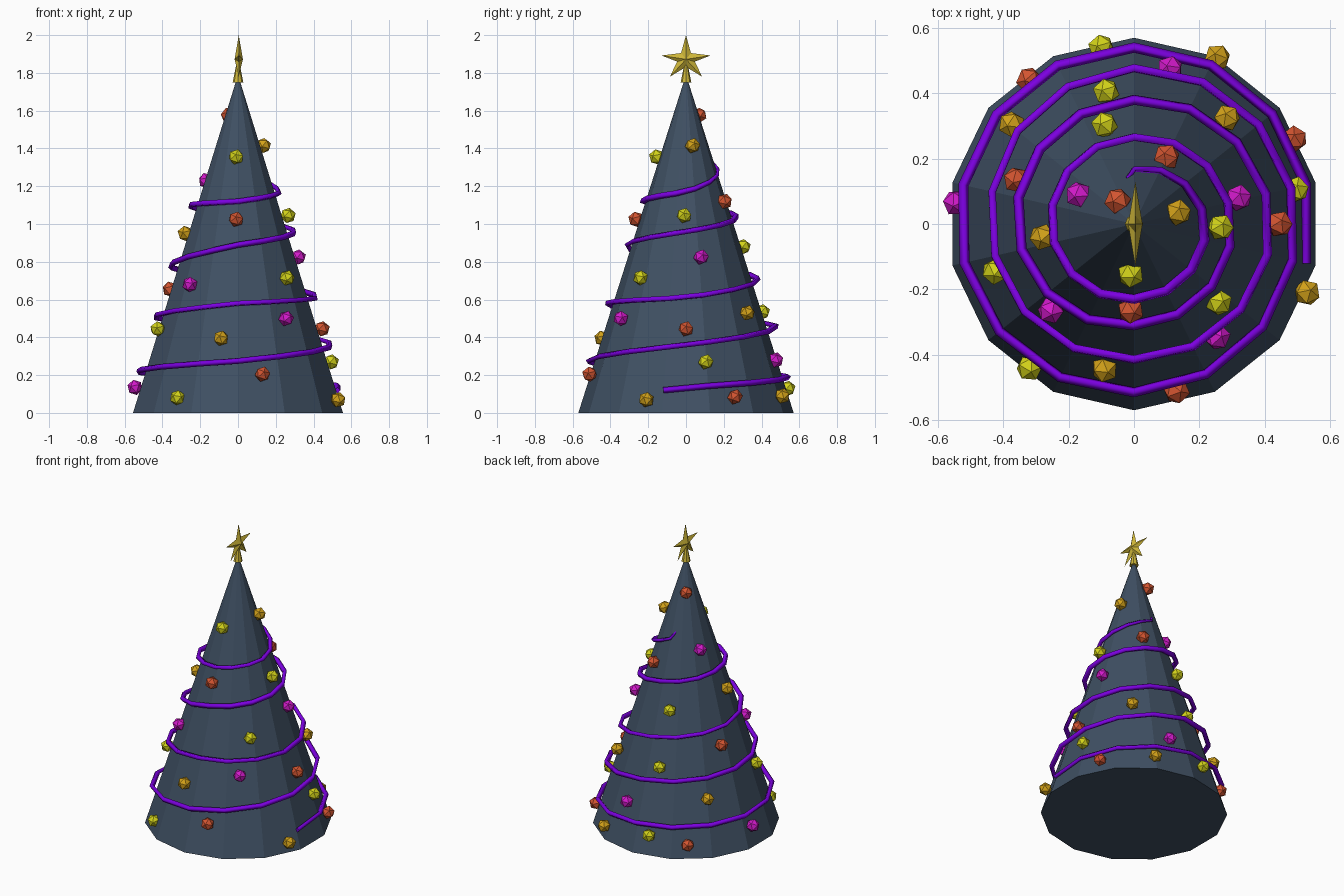
import bpy, bmesh, math
from mathutils import Vector, Matrix

if "Cube" in bpy.data.objects:
    bpy.data.objects.remove(bpy.data.objects["Cube"])


def material(name, rgb):
    m = bpy.data.materials.new(name)
    m.diffuse_color = (*rgb, 1)
    m.use_nodes = True
    m.node_tree.nodes["Principled BSDF"].inputs["Base Color"].default_value = m.diffuse_color
    return m


SLATE = material("slate", (0.05, 0.08, 0.125))
PURPLE = material("purple", (0.2, 0.0, 0.75))
GOLD = material("gold", (0.62, 0.47, 0.04))
BAUBLE = {
    "yellow": material("yellow", (0.65, 0.65, 0.01)),
    "orange": material("orange", (0.65, 0.36, 0.01)),
    "red": material("red", (0.65, 0.09, 0.03)),
    "magenta": material("magenta", (0.65, 0.01, 0.6)),
}


def make(name, bm, mat):
    bmesh.ops.recalc_face_normals(bm, faces=bm.faces)
    me = bpy.data.meshes.new(name)
    bm.to_mesh(me)
    bm.free()
    me.materials.append(mat)
    ob = bpy.data.objects.new(name, me)
    bpy.context.collection.objects.link(ob)
    return ob


def cone(name, sides, r, z0, z1, mat):
    bm = bmesh.new()
    bmesh.ops.create_cone(bm, cap_ends=True, segments=sides, radius1=r, radius2=0,
                          depth=z1 - z0, matrix=Matrix.Translation((0, 0, (z0 + z1) / 2)))
    bmesh.ops.remove_doubles(bm, verts=bm.verts, dist=1e-5)
    return make(name, bm, mat)


# Tree body: 14-sided cone
BASE_R, TREE_H = 0.57, 1.79
cone("tree_body", 14, BASE_R, 0, TREE_H, SLATE)

# Star on a small conical stem, facing the side
cone("star_stem", 8, 0.028, 1.75, 1.89, GOLD)
half = [(0, 2.0), (0.026, 1.905), (0.13, 1.892), (0.047, 1.86), (0.085, 1.78), (0, 1.832)]
outline = half + [(-y, z) for y, z in half[-2:0:-1]]
bm = bmesh.new()
rim = [bm.verts.new((0.004, y, z)) for y, z in outline]
for side in (-1, 1):
    hub = bm.verts.new((0.004 + side * 0.022, 0, 1.872))
    for i, v in enumerate(rim):
        bm.faces.new((v, rim[(i + 1) % len(rim)], hub))
make("star", bm, GOLD)

# Garland: (radius, height) at every quarter turn, starting at the right side
QUARTERS = [(0.54, 0.135), (0.54, 0.19), (0.535, 0.22), (0.515, 0.275),
            (0.495, 0.36), (0.477, 0.46), (0.44, 0.51), (0.415, 0.58),
            (0.42, 0.61), (0.38, 0.71), (0.36, 0.78), (0.31, 0.89),
            (0.30, 0.96), (0.266, 1.04), (0.255, 1.10), (0.23, 1.12),
            (0.22, 1.17), (0.168, 1.29), (0.10, 1.45)]
STEP = 360 / 14
path = []
for k in range(62):
    a = (k - 0.5) * STEP
    if a > 1532:
        break
    q = max(a / 90, 0)
    i = int(q)
    t = q - i
    r, z = (p + (n - p) * t for p, n in zip(QUARTERS[i], QUARTERS[i + 1]))
    path.append((a, r, z))
path[0] = (path[0][0], 0.54, 0.12)
path.append((1539, 0.138, 1.33))
cu = bpy.data.curves.new("garland", 'CURVE')
cu.dimensions = '3D'
cu.bevel_depth = 0.016
cu.bevel_resolution = 0
cu.use_fill_caps = True
sp = cu.splines.new('POLY')
sp.points.add(len(path) - 1)
for k, (p, (a, r, z)) in enumerate(zip(sp.points, path)):
    a = math.radians(a)
    p.co = (r * math.cos(a), r * math.sin(a), z, 1)
    p.radius = min(1, 0.5 + 0.1 * (len(path) - 1 - k))
cu.materials.append(PURPLE)
bpy.context.collection.objects.link(bpy.data.objects.new("garland", cu))

# Baubles: low-poly balls with one corner pointing straight out of the slope
SPOTS = {
    "yellow": [(-.10, .54, .13), (-.085, .405, .535), (-.09, .303, .88), (.495, .105, .27),
               (.265, -.01, 1.045), (-.01, -.155, 1.355), (-.425, -.145, .445),
               (.26, -.24, .715), (-.32, -.44, .08)],
    "orange": [(.255, .51, .09), (-.375, .305, .36), (.285, .325, .53), (.135, .035, 1.415),
               (-.28, -.04, .95), (.53, -.21, .07), (-.09, -.445, .395)],
    "red": [(-.32, .44, .085), (.10, .205, 1.12), (.49, .26, .085), (-.36, .135, .655),
            (-.05, .07, 1.575), (.445, 0, .445), (-.01, -.265, 1.025), (.13, -.51, .205)],
    "magenta": [(.11, .475, .28), (-.545, .065, .135), (-.17, .09, 1.23), (.32, .08, .825),
                (-.255, -.265, .68), (.255, -.345, .50)],
}
for colour, spots in SPOTS.items():
    for n, loc in enumerate(spots):
        out = Vector((loc[0], loc[1], 0)).normalized()
        out.z = BASE_R / TREE_H
        turn = out.to_track_quat('Z', 'Y').to_matrix().to_4x4()
        bm = bmesh.new()
        bmesh.ops.create_icosphere(bm, subdivisions=1, radius=0.042,
                                   matrix=Matrix.Translation(loc) @ turn)
        make(f"{colour}_bauble_{n + 1}", bm, BAUBLE[colour])
